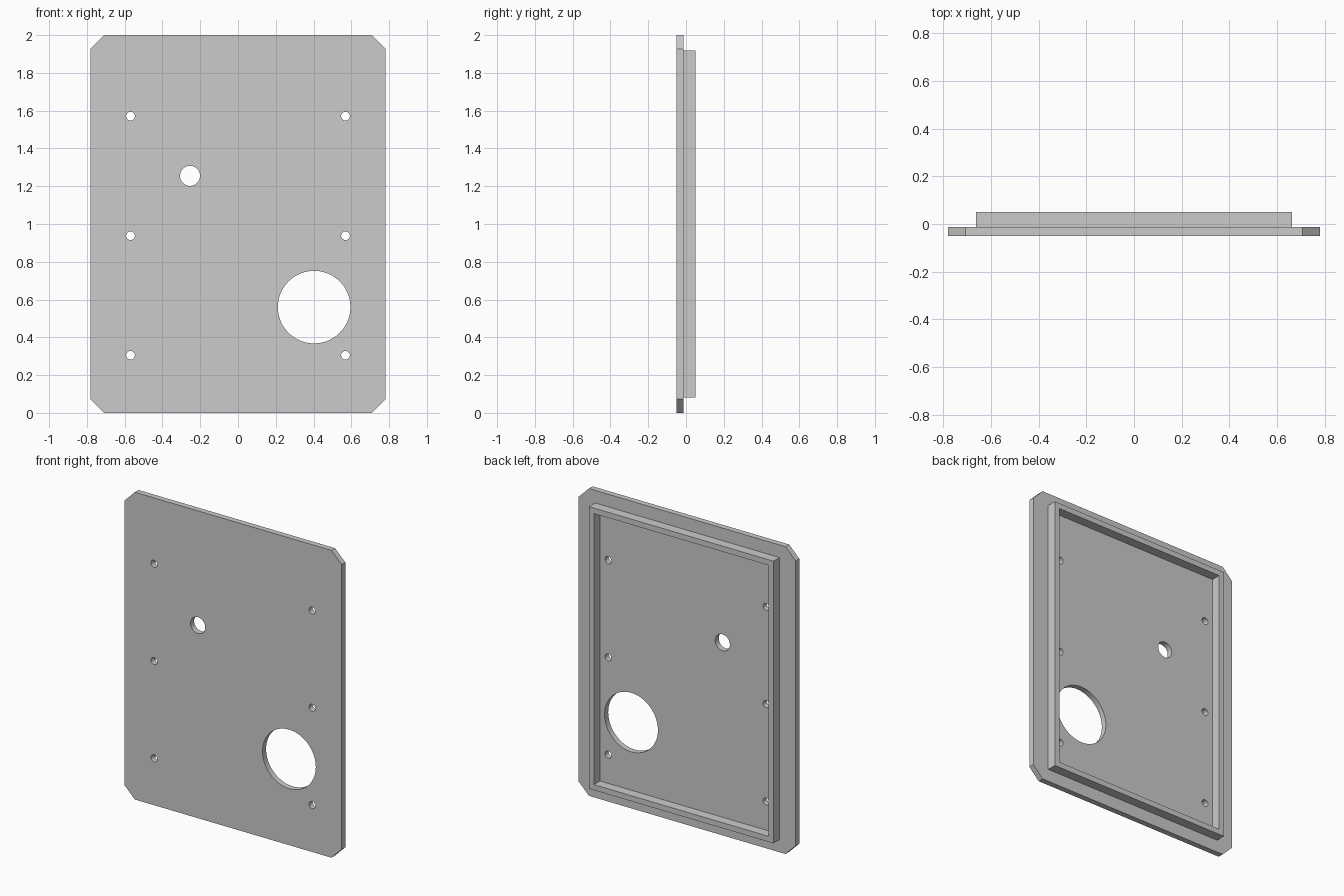
import bpy, bmesh, math

if "Cube" in bpy.data.objects:
    bpy.data.objects.remove(bpy.data.objects["Cube"])

BACK, SEAM, FRONT = 0.05, -0.0125, -0.05   # y levels: rim back, plate back, plate front
H = 2.0


def prism(name, outline, y0, y1):
    """Extrude an x-z outline from y0 to y1."""
    bm = bmesh.new()
    face = bm.faces.new([bm.verts.new((x, y0, z)) for x, z in outline])
    ext = bmesh.ops.extrude_face_region(bm, geom=[face])
    for v in ext["geom"]:
        if isinstance(v, bmesh.types.BMVert):
            v.co.y = y1
    bmesh.ops.recalc_face_normals(bm, faces=bm.faces)
    mesh = bpy.data.meshes.new(name)
    bm.to_mesh(mesh)
    bm.free()
    obj = bpy.data.objects.new(name, mesh)
    bpy.context.collection.objects.link(obj)
    return obj


def rect(hw, z0, z1):
    return [(-hw, z0), (hw, z0), (hw, z1), (-hw, z1)]


def circle(cx, cz, r, n):
    return [(cx + r * math.cos(2 * math.pi * i / n),
             cz + r * math.sin(2 * math.pi * i / n)) for i in range(n)]


def combine(obj, other, op):
    """Apply a boolean and discard the helper."""
    mod = obj.modifiers.new(op, 'BOOLEAN')
    mod.operation, mod.object, mod.solver = op, other, 'EXACT'
    bpy.context.view_layer.objects.active = obj
    bpy.ops.object.modifier_apply(modifier=mod.name)
    bpy.data.objects.remove(other)


# Cover plate with chamfered corners
w, c = 0.781, 0.073
plate = prism("cover_plate",
              [(-w + c, 0), (w - c, 0), (w, c), (w, H - c),
               (w - c, H), (-w + c, H), (-w, H - c), (-w, c)], FRONT, SEAM)

# Raised rim on the back, slightly sunk into the plate and fused
t = 0.036
rim = prism("rim", rect(0.664, 0.082, 1.918), SEAM - 0.01, BACK)
combine(rim, prism("rim_cutter", rect(0.664 - t, 0.082 + t, 1.918 - t), -0.2, 0.2), 'DIFFERENCE')
combine(plate, rim, 'UNION')

# Screw holes in two mirrored columns, small port and large port
holes = [(s * 0.569, z, 0.023, 32) for s in (-1, 1) for z in (0.305, 0.938, 1.571)]
holes += [(-0.254, 1.255, 0.053, 48), (0.403, 0.56, 0.192, 96)]
for x, z, r, n in holes:
    combine(plate, prism("hole_cutter", circle(x, z, r, n), -0.2, 0.2), 'DIFFERENCE')

# Smooth hole walls, crisp edges
plate.select_set(True)
bpy.context.view_layer.objects.active = plate
bpy.ops.object.shade_smooth_by_angle(angle=math.radians(30))
